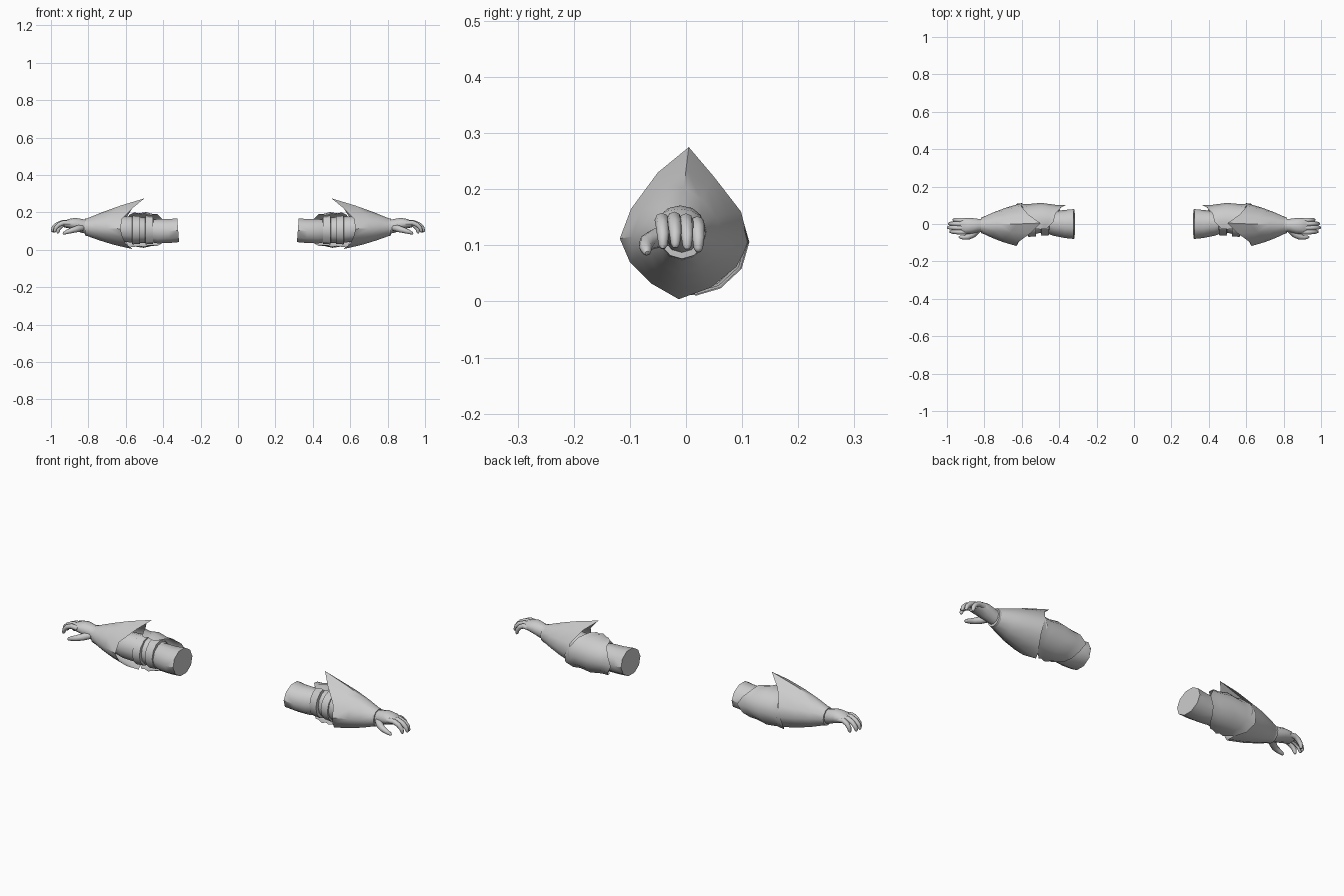
import bpy, bmesh, math
from mathutils import Vector

grey = bpy.data.materials.new("light grey")
grey.diffuse_color = (0.6, 0.6, 0.6, 1)


def loft(name, rows, closed=True, caps=(True, True), angle=40):
    """Skin rows of points, then mirror the part to the other arm."""
    bm = bmesh.new()
    vs = [[bm.verts.new(p) for p in row] for row in rows]
    n = len(rows[0])
    for a, b in zip(vs, vs[1:]):
        for i in range(n if closed else n - 1):
            j = (i + 1) % n
            bm.faces.new((a[i], a[j], b[j], b[i]))
    if caps[0]:
        bm.faces.new(vs[0])
    if caps[1]:
        bm.faces.new(vs[-1])
    bmesh.ops.recalc_face_normals(bm, faces=bm.faces)
    me = bpy.data.meshes.new(name)
    bm.to_mesh(me)
    bm.free()
    me.materials.append(grey)
    ob = bpy.data.objects.new(name, me)
    bpy.context.collection.objects.link(ob)
    bpy.ops.object.select_all(action='DESELECT')
    ob.select_set(True)
    bpy.context.view_layer.objects.active = ob
    bpy.ops.object.shade_smooth_by_angle(angle=math.radians(angle))
    ob.modifiers.new("other_arm", 'MIRROR').use_axis[0] = True
    return ob


def oval(x, cy, cz, ry, rz, n=12, lean=0.0):
    """Cross-section across the arm; lean shifts its top along x."""
    return [(x + lean * math.sin(t), cy + ry * math.cos(t), cz + rz * math.sin(t))
            for t in (2 * math.pi * i / n for i in range(n))]


def finger(name, path, radii, n=8):
    """Round tube bent along a path."""
    pts = [Vector(p) for p in path]
    rows = []
    for i, p in enumerate(pts):
        d = (pts[min(i + 1, len(pts) - 1)] - pts[max(i - 1, 0)]).normalized()
        side = d.cross(Vector((0, 0, 1))).normalized()
        up = side.cross(d)
        rows.append([p + radii[i] * (side * math.cos(t) + up * math.sin(t))
                     for t in (2 * math.pi * k / n for k in range(n))])
    return loft(name, rows, angle=60)


# Upper arm sleeve
loft("upper_arm", [oval(*s) for s in (
    (0.320, 0.000, 0.105, 0.080, 0.067, 10, 0.005),
    (0.370, 0.000, 0.100, 0.075, 0.067, 10, 0.003),
    (0.430, 0.002, 0.099, 0.065, 0.068, 10),
    (0.480, 0.010, 0.102, 0.055, 0.062, 10))])

# Bent inner elbow and forearm
loft("inner_forearm", [oval(*s) for s in (
    (0.44, 0.015, 0.105, 0.060, 0.060),
    (0.50, 0.015, 0.105, 0.062, 0.068),
    (0.56, 0.005, 0.108, 0.066, 0.070),
    (0.64, -0.005, 0.112, 0.064, 0.066),
    (0.80, -0.006, 0.120, 0.036, 0.040))])

# Straps holding the elbow guard
for k, (x, ry) in enumerate(((0.475, 0.068), (0.545, 0.074))):
    loft(f"elbow_strap_{k + 1}", [oval(x + dx, 0.008, 0.106, ry + dr, 0.074 + dr)
         for dx, dr in ((-0.022, -0.012), (-0.02, 0), (0.02, 0.003), (0.022, -0.012))],
         angle=30)

# Elbow guard: pointed shell round the back of the elbow
# angle, inner edge x, outer edge x
edges = ((112, 0.465, 0.535), (88, 0.43, 0.555), (60, 0.42, 0.58), (30, 0.39, 0.60),
         (0, 0.365, 0.625), (-30, 0.39, 0.63), (-60, 0.41, 0.61), (-85, 0.43, 0.58),
         (-110, 0.465, 0.54))
guard = []
for u, r in ((0, 0.92), (0.2, 0.93), (0.5, 1.04), (0.8, 0.97), (1, 1.02)):
    row = []
    for deg, x0, x1 in edges:
        t = math.radians(deg)
        row.append((x0 + (x1 - x0) * u, 0.010 + 0.099 * r * math.cos(t),
                    0.106 + 0.092 * r * math.sin(t)))
    guard.append(row)
loft("elbow_guard", guard, closed=False, caps=(False, False))

# Flared gauntlet cuff with a high top point and a low bottom point
rim = ((0.600, 0.112, 0.105), (0.605, 0.098, 0.160), (0.565, 0.050, 0.222),
       (0.500, 0.005, 0.275), (0.555, -0.050, 0.230), (0.620, -0.098, 0.165),
       (0.628, -0.118, 0.112), (0.618, -0.100, 0.070), (0.600, -0.062, 0.032),
       (0.565, -0.013, 0.004), (0.590, 0.045, 0.025), (0.600, 0.090, 0.062))
wrist = oval(0.815, -0.007, 0.121, 0.041, 0.044)
cuff = []
for u, bulge in ((0, 0), (0.3, 0.005), (0.6, 0.006), (1, 0)):
    row = []
    for k in range(12):
        p = Vector(wrist[k]).lerp(Vector(rim[k]), u)
        out = Vector((0, p.y, p.z - 0.12)).normalized()
        row.append(p + out * bulge)
    cuff.append(row)
loft("gauntlet_cuff", cuff, caps=(False, False))

# Rolled edge where the cuff meets the hand
loft("wrist_band", [oval(x, -0.007, 0.121, 0.041 + d, 0.044 + d)
     for x, d in ((0.800, 0.001), (0.808, 0.003), (0.818, 0.001), (0.819, -0.008))])

# Back of the hand and palm
loft("palm", [oval(*s) for s in (
    (0.805, -0.007, 0.121, 0.034, 0.037),
    (0.835, -0.008, 0.128, 0.036, 0.037),
    (0.870, -0.010, 0.137, 0.042, 0.034),
    (0.905, -0.011, 0.140, 0.042, 0.025),
    (0.930, -0.011, 0.136, 0.036, 0.016))], angle=60)

# Four curled fingers: side position, reach, droop
for name, y, reach, drop in (("index_finger", -0.043, 0.985, 0.002),
                             ("middle_finger", -0.021, 0.998, 0.0),
                             ("ring_finger", 0.000, 0.992, 0.003),
                             ("little_finger", 0.020, 0.968, 0.008)):
    s = reach - 0.900
    finger(name, [(0.895, y, 0.144 - drop), (0.900 + 0.38 * s, y, 0.147 - drop),
                  (0.900 + 0.68 * s, y + 0.001, 0.136 - drop),
                  (0.900 + 0.88 * s, y + 0.002, 0.119 - drop),
                  (reach - 0.005, y + 0.002, 0.102 - drop),
                  (reach - 0.004, y + 0.002, 0.096 - drop)],
           (0.012, 0.013, 0.012, 0.0105, 0.008, 0.004))

# Thumb hanging in front of the palm
finger("thumb", [(0.835, -0.030, 0.118), (0.860, -0.055, 0.112),
                 (0.885, -0.069, 0.105), (0.910, -0.072, 0.097),
                 (0.930, -0.070, 0.089), (0.936, -0.069, 0.086)],
       (0.018, 0.018, 0.015, 0.012, 0.008, 0.004))
